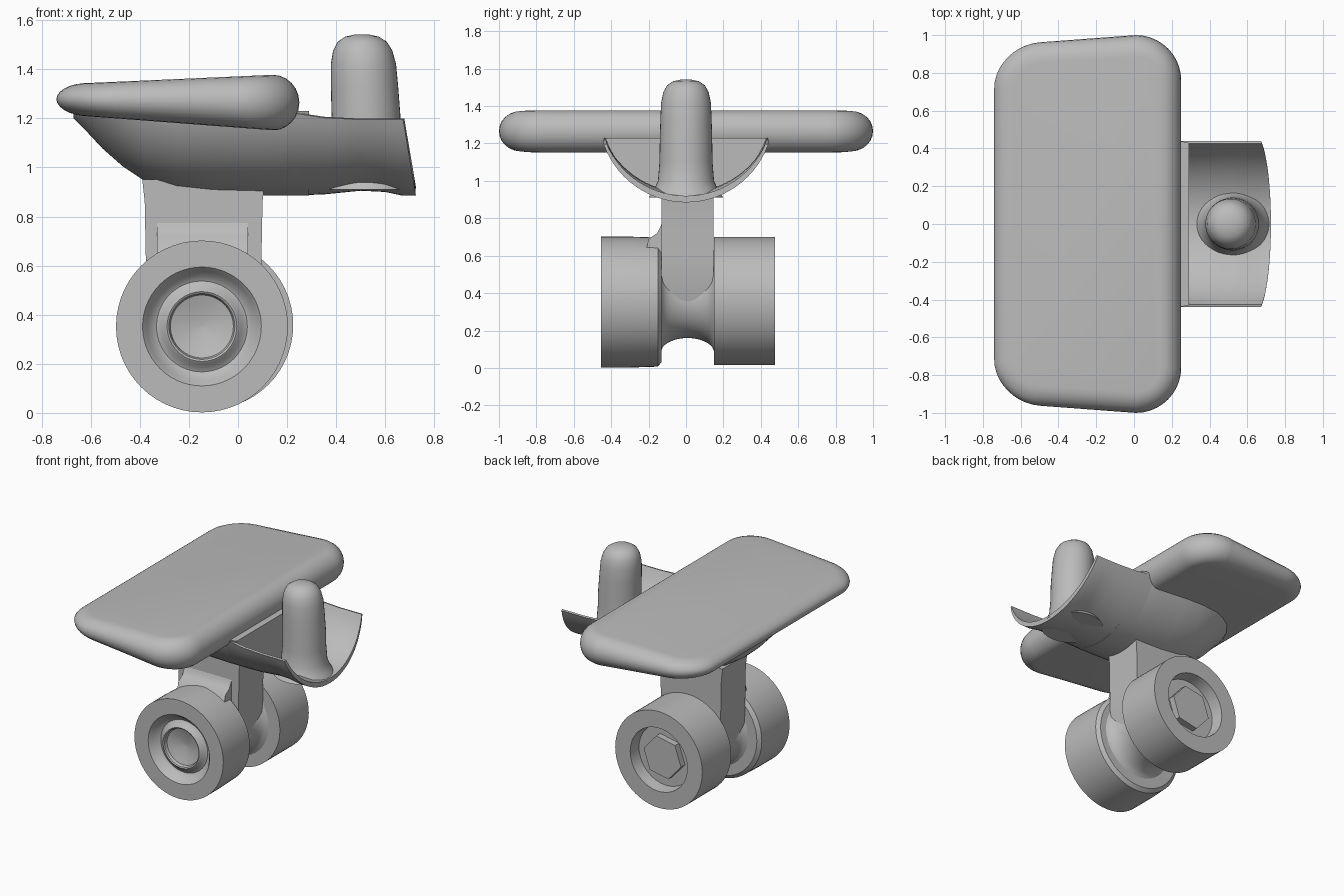
import bpy, bmesh
from math import sin, cos, pi, sqrt, radians, asin

cube = bpy.data.objects.get("Cube")
if cube:
    bpy.data.objects.remove(cube)

grey = bpy.data.materials.new("plain grey")
grey.use_nodes = True
tone = (0.5, 0.5, 0.5, 1)
grey.diffuse_color = tone
grey.node_tree.nodes["Principled BSDF"].inputs["Base Color"].default_value = tone


def loft(name, sections, angle=35):
    """Skin a row of closed sections and cap both ends."""
    bm = bmesh.new()
    rings = [[bm.verts.new(p) for p in s] for s in sections]
    n = len(rings[0])
    for a, b in zip(rings, rings[1:]):
        for i in range(n):
            j = (i + 1) % n
            bm.faces.new((a[i], a[j], b[j], b[i]))
    bm.faces.new(rings[0][::-1])
    bm.faces.new(rings[-1])
    bmesh.ops.recalc_face_normals(bm, faces=bm.faces)
    mesh = bpy.data.meshes.new(name)
    bm.to_mesh(mesh)
    bm.free()
    mesh.materials.append(grey)
    obj = bpy.data.objects.new(name, mesh)
    bpy.context.collection.objects.link(obj)
    bpy.ops.object.select_all(action='DESELECT')
    obj.select_set(True)
    bpy.context.view_layer.objects.active = obj
    bpy.ops.object.shade_smooth_by_angle(angle=radians(angle))
    return obj


def lathe_y(name, cx, cz, profile, sides=56, turn=0):
    """Turn (radius, y) points around an axis along y."""
    return loft(name, [[(cx + r * cos(2 * pi * i / sides + turn), y,
                         cz + r * sin(2 * pi * i / sides + turn))
                        for i in range(sides)] for r, y in profile])


def mix(a, b, t):
    return a + (b - a) * min(max(t, 0), 1)


# Wing slab: rounded rectangle with a full round rim, thinner towards -x
def wing_ring(theta):
    inset = 0.11 * (1 - cos(theta))
    radius = 0.24 - inset
    ring = []
    for k, (sx, sy) in enumerate([(1, 1), (-1, 1), (-1, -1), (1, -1)]):
        for i in range(11):
            a = (k + i / 10) * pi / 2
            x = -0.245 + sx * 0.255 + radius * cos(a)
            y = sy * 0.76 + radius * sin(a)
            t = (x + 0.74) / 0.9
            h = mix(0.06, 0.114, t)
            z = mix(1.278, 1.264, t) + h * sin(theta)
            ring.append((x, y * mix(0.945, 1, (x + 0.7) / 0.65), z))
    return ring


loft("wing", [wing_ring(radians(-90 + 15 * i)) for i in range(13)], 50)


# Hull under the wing: circular-arc sections that run out towards -x
def arc(x, half, low, high, n=28, slant=0):
    depth = high - low
    rad = (half * half + depth * depth) / (2 * depth)
    full = asin(min(1, half / rad))
    pts = []
    for i in range(n + 1):
        a = mix(-full, full, i / n)
        z = low + rad * (1 - cos(a))
        pts.append((x - slant * (z - low), rad * sin(a), z))
    return pts


stations = [(-0.67, 0.12, 1.2), (-0.62, 0.22, 1.15), (-0.55, 0.3, 1.075),
            (-0.47, 0.355, 1.005), (-0.38, 0.395, 0.945), (-0.25, 0.42, 0.905),
            (-0.1, 0.435, 0.89), (0.1, 0.44, 0.885), (0.24, 0.44, 0.885),
            (0.29, 0.43, 0.885)]
loft("hull", [arc(x, w, low, 1.23) for x, w, low in stations], 40)

# Open trough: a thin curved shell running on from the hull, with a slanted lip
trough = []
for x, low, slant in [(0.2, 0.885, 0), (0.35, 0.89, 0), (0.5, 0.905, 0.02),
                      (0.6, 0.9, 0.07), (0.67, 0.885, 0.1), (0.725, 0.885, 0.17)]:
    high = mix(1.225, 1.195, (x - 0.2) / 0.2)
    outer = arc(x, 0.44, low, high, slant=slant)
    inner = arc(x, 0.425, low + 0.035, high + 0.004, slant=slant)
    trough.append(outer + inner[::-1])
loft("trough", trough, 50)

# Upright post with a flared foot and domed top
post = [(0.2, 0.91), (0.172, 0.95), (0.15, 1.0), (0.142, 1.1), (0.14, 1.22),
        (0.137, 1.33), (0.133, 1.42), (0.121, 1.475), (0.1, 1.512),
        (0.068, 1.533), (0.03, 1.541), (0.005, 1.542)]
loft("post", [[(0.522 - 0.05 * max(0, z - 1.2) + r * cos(2 * pi * i / 40),
                r * sin(2 * pi * i / 40), z) for i in range(40)]
              for r, z in post], 50)

# Stem: straight slab from the hull to the axle
loft("stem", [[(-0.14 + sx * w, 0.008 + sy * 0.138, z)
               for sx, sy in [(1, 1), (-1, 1), (-1, -1), (1, -1)]]
              for w, z in [(0.19, 0.3), (0.23, 0.45), (0.235, 0.6),
                           (0.24, 0.86), (0.25, 0.95)]])

# Axle: waisted spool between the wheels
spool = []
for i in range(17):
    t = -1 + i / 8
    spool.append((0.2 + 0.09 * (1 - sqrt(max(0, 1 - t * t))), 0.008 + 0.15 * t))
lathe_y("axle", -0.135, 0.36, spool)

# Fillet from the stem down onto the front wheel
loft("stem_fillet", [[(x, -0.12, 0.6), (x, -0.12, 0.8), (x, -0.135, 0.76),
                      (x, -0.155, 0.72), (x, -0.2, 0.69), (x, -0.22, 0.6)]
                     for x in (-0.33, 0.04)], 50)

# Front wheel: flat rim, rounded dish and a ringed hub with a shallow cone
lathe_y("front_wheel", -0.147, 0.352,
        [(0.05, -0.13), (0.32, -0.13), (0.345, -0.15), (0.35, -0.3),
         (0.35, -0.455), (0.242, -0.455), (0.225, -0.435), (0.205, -0.405),
         (0.185, -0.395), (0.165, -0.405), (0.15, -0.425), (0.142, -0.43),
         (0.134, -0.425), (0.128, -0.405), (0.08, -0.39), (0.005, -0.375)])

# Rear wheel: flat rim around a deep recess
lathe_y("rear_wheel", -0.118, 0.358,
        [(0.05, 0.15), (0.343, 0.15), (0.343, 0.475), (0.225, 0.475),
         (0.215, 0.39), (0.005, 0.39)])

# Six-sided boss in the rear wheel recess
lathe_y("rear_hub_nut", -0.118, 0.358,
        [(0.15, 0.36), (0.15, 0.435)], sides=6, turn=0.2)
